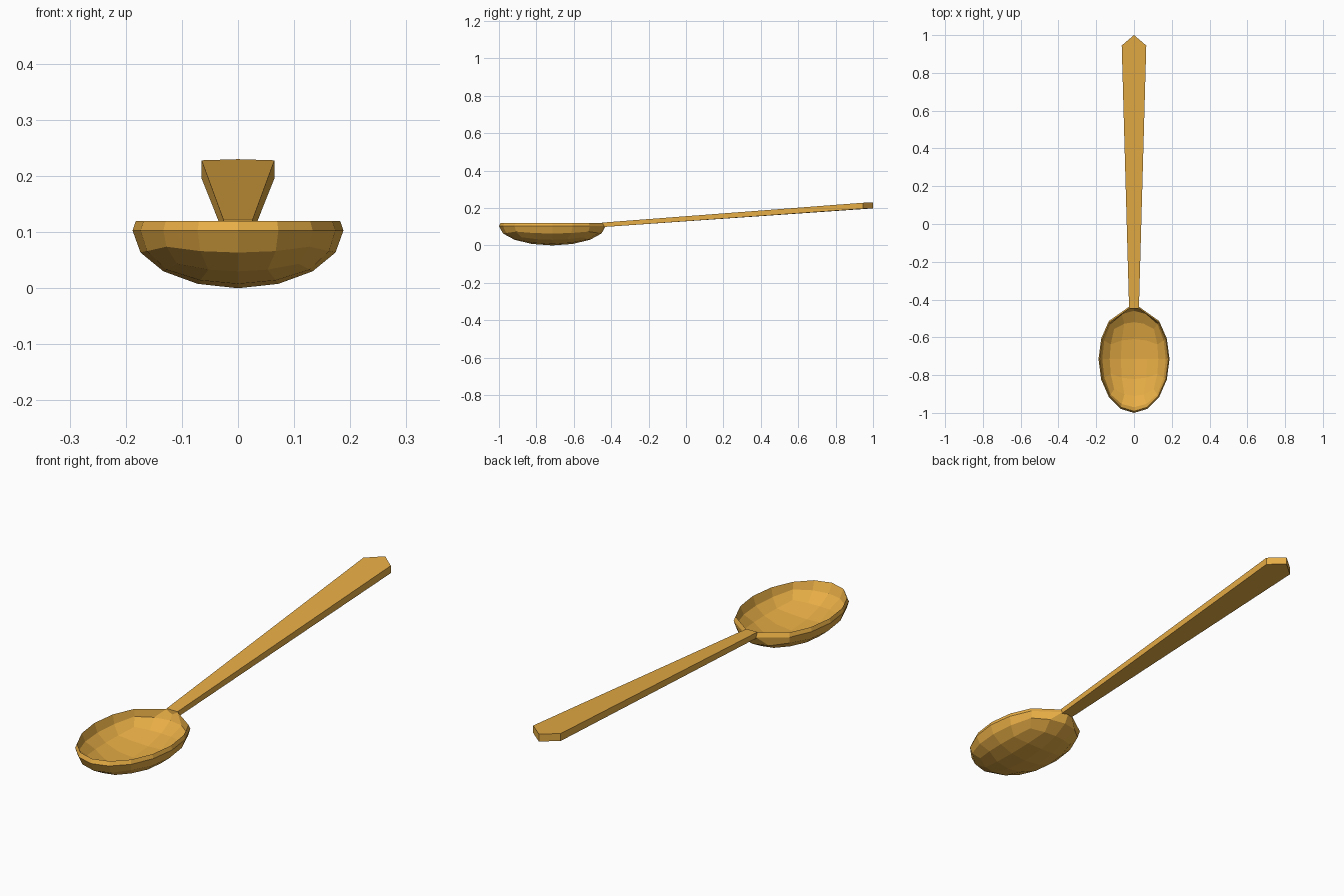
import bpy, bmesh, math
from mathutils import Vector

if "Cube" in bpy.data.objects:
    bpy.data.objects.remove(bpy.data.objects["Cube"])

wood = bpy.data.materials.new("warm_wood")
wood.diffuse_color = (0.80, 0.42, 0.06, 1)
wood.use_nodes = True
wood.node_tree.nodes["Principled BSDF"].inputs["Base Color"].default_value = wood.diffuse_color
CY = -0.715          # centre of the bowl along the spoon
NECK_X = 0.026       # half width where handle meets bowl


def finish(bm, name):
    bmesh.ops.recalc_face_normals(bm, faces=bm.faces[:])
    mesh = bpy.data.meshes.new(name)
    bm.to_mesh(mesh)
    bm.free()
    mesh.materials.append(wood)
    obj = bpy.data.objects.new(name, mesh)
    bpy.context.collection.objects.link(obj)
    return obj


def half_shell(rx, ry, depth, rim_z):
    """Mesh of the lower half of a quad sphere, stretched to an oval cup."""
    bm = bmesh.new()
    bmesh.ops.create_cube(bm, size=2)
    bmesh.ops.subdivide_edges(bm, edges=bm.edges[:], cuts=3, use_grid_fill=True)
    upper = [v for v in bm.verts if v.co.z > 0.01]
    bmesh.ops.delete(bm, geom=upper, context='VERTS')
    for v in bm.verts:
        p = Vector([math.tan(c * math.pi / 4) for c in v.co]).normalized()
        v.co = (p.x * rx, CY + p.y * ry, rim_z + p.z * depth)
        # pull the rear rim corners in to the neck
        if abs(p.z) < 0.01 and p.y > 0.85 and abs(p.x) > 0.1:
            v.co.x = math.copysign(NECK_X, p.x)
            v.co.y = CY + ry - 0.008
    mesh = bpy.data.meshes.new("shell")
    bm.to_mesh(mesh)
    bm.free()
    return mesh


# bowl: outer and inner shells joined by a sloping lip
bm = bmesh.new()
for size in ((0.188, 0.285, 0.103, 0.103), (0.182, 0.276, 0.100, 0.120)):
    shell = half_shell(*size)
    bm.from_mesh(shell)
    bpy.data.meshes.remove(shell)
bmesh.ops.bridge_loops(bm, edges=[e for e in bm.edges if e.is_boundary])
finish(bm, "bowl")

# handle: tapered, rising bar with a pointed end
bm = bmesh.new()
outline = [(-NECK_X, -0.448, 0.122), (NECK_X, -0.448, 0.122),
           (0.065, 0.945, 0.228), (0, 1.0, 0.230), (-0.065, 0.945, 0.228)]
top = [bm.verts.new(p) for p in outline]
low = [bm.verts.new((x, y, z - (0.024 if y < 0 else 0.032))) for x, y, z in outline]
bm.faces.new(top)
bm.faces.new(low[::-1])
for i in range(5):
    j = (i + 1) % 5
    bm.faces.new((top[i], low[i], low[j], top[j]))
finish(bm, "handle")
